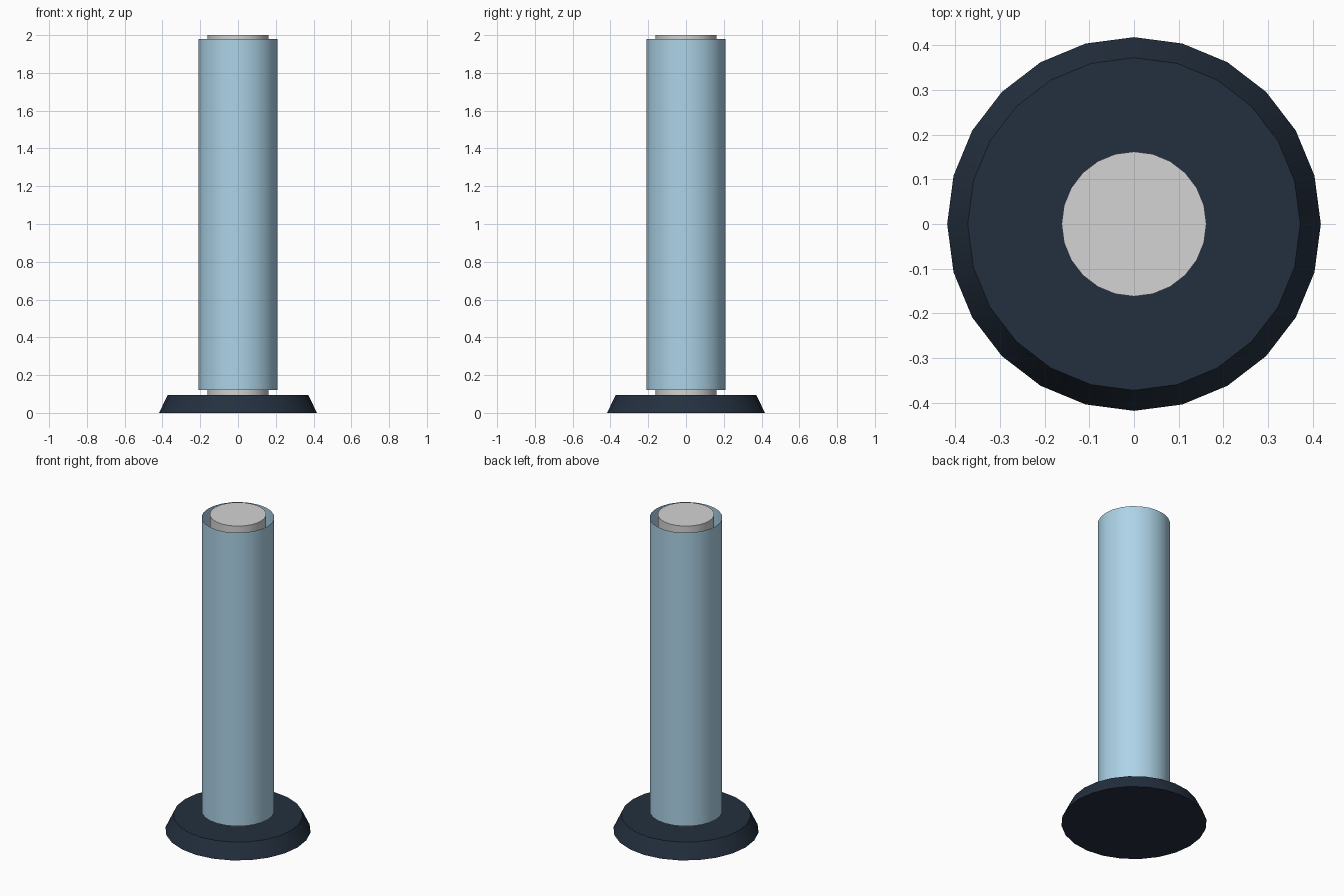
import bpy, bmesh
from mathutils import Matrix

if "Cube" in bpy.data.objects:
    bpy.data.objects.remove(bpy.data.objects["Cube"])

SIDES = 24


def linear(c):
    c /= 255
    return c / 12.92 if c <= 0.04045 else ((c + 0.055) / 1.055) ** 2.4


def material(name, rgb):
    m = bpy.data.materials.new(name)
    m.diffuse_color = (*[linear(c) for c in rgb], 1)
    m.use_nodes = True
    m.node_tree.nodes["Principled BSDF"].inputs["Base Color"].default_value = m.diffuse_color
    return m


def round_part(name, r_bottom, r_top, z0, z1, mat, caps=True):
    """Upright round part between two heights, with or without end caps."""
    bm = bmesh.new()
    bmesh.ops.create_cone(bm, cap_ends=caps, segments=SIDES, radius1=r_bottom,
                          radius2=r_top, depth=z1 - z0,
                          matrix=Matrix.Translation((0, 0, (z0 + z1) / 2)))
    me = bpy.data.meshes.new(name)
    bm.to_mesh(me)
    bm.free()
    me.materials.append(mat)
    ob = bpy.data.objects.new(name, me)
    bpy.context.collection.objects.link(ob)
    bpy.ops.object.select_all(action='DESELECT')
    ob.select_set(True)
    bpy.context.view_layer.objects.active = ob
    bpy.ops.object.shade_smooth_by_angle()
    return ob


navy = material("dark navy", (36, 48, 63))
grey = material("light grey", (211, 211, 211))
blue = material("pale blue", (173, 211, 231))

# Flared foot
round_part("base", 0.418, 0.372, 0, 0.095, navy)
# Inner column, showing above and below the sleeve
round_part("core", 0.162, 0.162, 0.095, 2.0, grey)
# Thin open sleeve around the column
round_part("sleeve", 0.209, 0.209, 0.12, 1.98, blue, caps=False)
